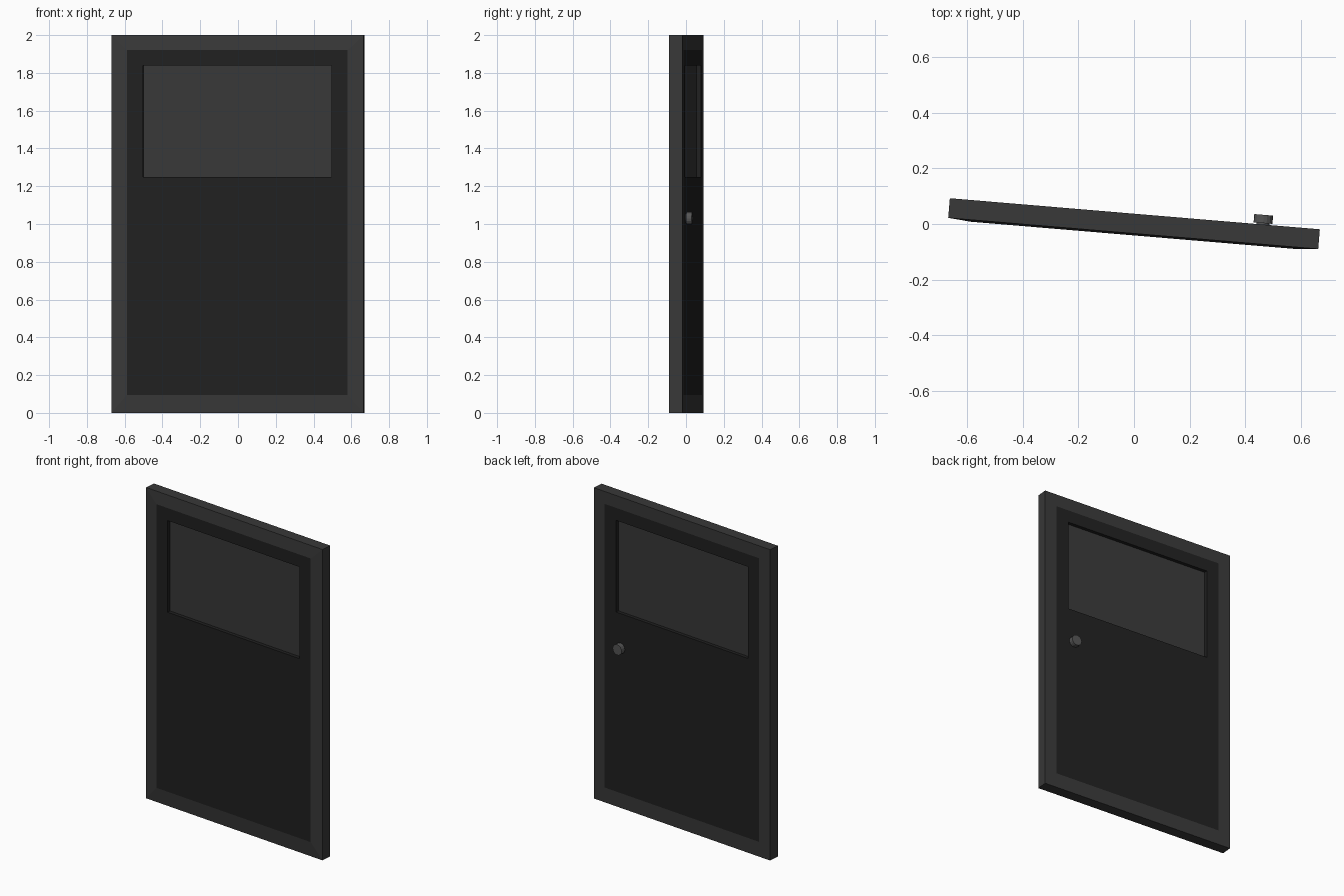
import bpy, bmesh, math

if "Cube" in bpy.data.objects:
    bpy.data.objects.remove(bpy.data.objects["Cube"])

ANGLE = math.radians(-4.8)          # the door stands slightly turned
FRONT, EDGE, BACK = -0.041, -0.034, 0.037


def material(name, v):
    m = bpy.data.materials.new(name)
    m.diffuse_color = (v, v, v, 1)
    m.use_nodes = True
    m.node_tree.nodes["Principled BSDF"].inputs["Base Color"].default_value = m.diffuse_color
    return m


frame_grey = material("frame_grey", 0.04)
panel_dark = material("panel_dark", 0.015)
knob_grey = material("knob_grey", 0.09)


def finish(bm, name, mat):
    me = bpy.data.meshes.new(name)
    bm.to_mesh(me)
    bm.free()
    me.materials.append(mat)
    ob = bpy.data.objects.new(name, me)
    ob.rotation_euler.z = ANGLE
    bpy.context.collection.objects.link(ob)
    return ob


def loft(name, rects, mat, caps=False):
    """Skin a chain of upright rectangles (half_width, z0, z1, y)."""
    bm = bmesh.new()
    loops = [[bm.verts.new((x, y, z)) for x, z in
              ((-w, z0), (w, z0), (w, z1), (-w, z1))]
             for w, z0, z1, y in rects]
    for a, b in zip(loops, loops[1:]):
        for i in range(4):
            j = (i + 1) % 4
            bm.faces.new((b[i], b[j], a[j], a[i]))
    if caps:
        bm.faces.new(loops[0])
        bm.faces.new(loops[-1][::-1])
    return finish(bm, name, mat)


outer = (0.669, 0.0, 2.0)
inner = (0.586, 0.095, 1.92)
window = (0.501, 1.25, 1.84)

# Border with a slightly sloped front face
loft("door_border", [inner + (FRONT,), outer + (EDGE,),
                     outer + (BACK,), inner + (BACK,)], frame_grey)

# Dark panel with the window opening through it
loft("door_panel", [inner + (BACK,), window + (BACK,),
                    window + (FRONT,), inner + (FRONT,)], panel_dark)

# Recessed window pane
loft("window_pane", [window + (-0.018,), window + (0.015,)], frame_grey, caps=True)


# Knob turned from a short profile (radius, distance from the door back)
def lathe(name, profile, x, z, mat, n=16):
    bm = bmesh.new()
    rings = [[bm.verts.new((x + r * math.cos(2 * math.pi * i / n), BACK + d,
                            z + r * math.sin(2 * math.pi * i / n)))
              for i in range(n)] for r, d in profile]
    for a, b in zip(rings, rings[1:]):
        for i in range(n):
            j = (i + 1) % n
            bm.faces.new((a[i], a[j], b[j], b[i]))
    bm.faces.new(rings[0])
    bm.faces.new(rings[-1])
    bmesh.ops.recalc_face_normals(bm, faces=bm.faces)
    return finish(bm, name, mat)


lathe("door_knob", [(0.023, -0.002), (0.023, 0.005), (0.034, 0.005), (0.034, 0.035)],
      0.463, 1.03, knob_grey)
